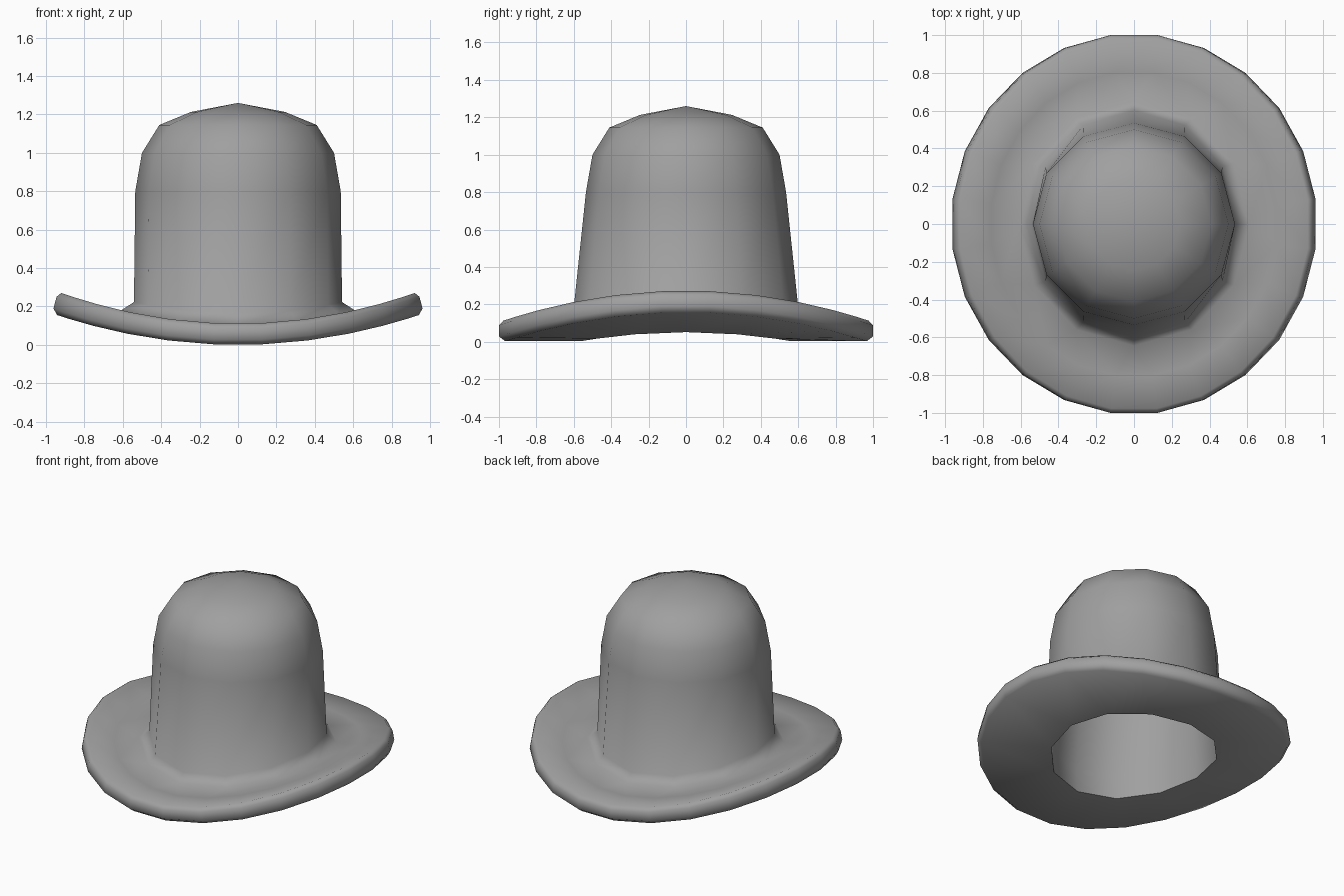
import bpy, bmesh, math

if "Cube" in bpy.data.objects:
    bpy.data.objects.remove(bpy.data.objects["Cube"])

felt = bpy.data.materials.new("grey felt")
felt.use_nodes = True
colour = (0.35, 0.35, 0.35, 1)
felt.diffuse_color = colour
felt.node_tree.nodes["Principled BSDF"].inputs["Base Color"].default_value = colour
felt.node_tree.nodes["Principled BSDF"].inputs["Roughness"].default_value = 0.8

bm = bmesh.new()


def ring(rx, ry, h, count=12, curl=1.0):
    """Oval ring; curl bends it upwards toward the two sides."""
    offset = 0.5 if count == 24 else 0
    verts = []
    for i in range(count):
        a = (i + offset) * math.tau / count
        x, y = rx * math.cos(a), ry * math.sin(a)
        verts.append(bm.verts.new((x * (1 - 0.35 * h * curl), y, h + 0.175 * x * x * curl)))
    return verts


def join(a, b):
    """Skin between two rings, also from a 12-sided to a 24-sided one."""
    n = len(a)
    for i in range(n):
        j = (i + 1) % n
        if len(a) == len(b):
            bm.faces.new((a[i], a[j], b[j], b[i]))
        else:
            bm.faces.new((a[i], a[j], b[2 * i + 1], b[2 * i]))
            bm.faces.new((a[i], b[2 * i], b[2 * i - 1]))


def skin(rings):
    for a, b in zip(rings, rings[1:]):
        if len(a) > len(b):
            join(b, a)
        else:
            join(a, b)


def cap(loop, z):
    tip = bm.verts.new((0, 0, z))
    for i, v in enumerate(loop):
        bm.faces.new((v, loop[(i + 1) % len(loop)], tip))


# Dome shared by the outside and the lining: radius x, radius y, height
dome = [(0.535, 0.535, 0.8), (0.50, 0.50, 1.0), (0.41, 0.41, 1.145), (0.245, 0.245, 1.213)]

# Lining, from the dome down to the head opening
lining = [ring(rx - 0.03, ry - 0.03, z - 0.03, curl=0) for rx, ry, z in reversed(dome)]
opening = ring(0.515, 0.55, 0.005)
lining += [ring(0.53, 0.565, 0.16), opening]

# Brim underside, rolled rim and top
brim = [ring(rx, ry, h, 24) for rx, ry, h in (
    (0.95, 0.975, 0.0), (0.978, 1.008, 0.025), (0.982, 1.008, 0.085),
    (0.965, 0.985, 0.11), (0.79, 0.81, 0.103))]

# Flared foot and crown
crown = [ring(0.635, 0.645, 0.108), ring(0.575, 0.602, 0.165)]
crown += [ring(rx, ry, z, curl=0) for rx, ry, z in dome]

skin(lining + brim + crown)
cap(lining[0], 1.225)
cap(crown[-1], 1.26)
bmesh.ops.recalc_face_normals(bm, faces=bm.faces)

mesh = bpy.data.meshes.new("hat")
bm.to_mesh(mesh)
bm.free()
mesh.materials.append(felt)
hat = bpy.data.objects.new("hat", mesh)
bpy.context.collection.objects.link(hat)
bpy.context.view_layer.objects.active = hat
hat.select_set(True)
bpy.ops.object.shade_smooth_by_angle(angle=math.radians(65))
